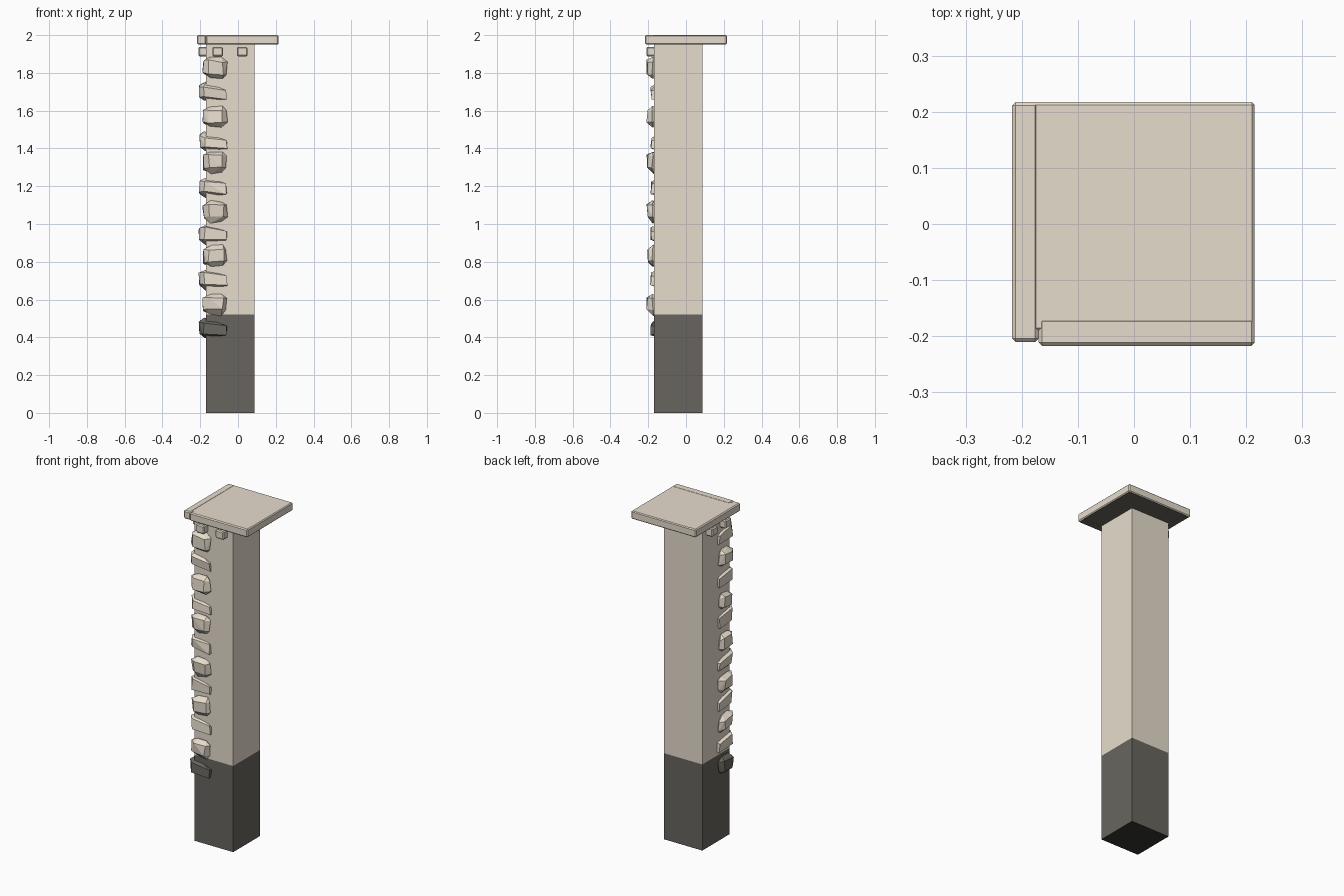
import bpy, bmesh, random
from mathutils import Vector

if "Cube" in bpy.data.objects:
    bpy.data.objects.remove(bpy.data.objects["Cube"])

random.seed(4)
SPLIT = 0.52  # height where the dark base ends


def material(name, rgb):
    m = bpy.data.materials.new(name)
    m.diffuse_color = (*rgb, 1)
    m.use_nodes = True
    m.node_tree.nodes["Principled BSDF"].inputs["Base Color"].default_value = m.diffuse_color
    return m


STONE = material("pale stone", (0.80, 0.72, 0.61))
DARK = material("dark base", (0.138, 0.131, 0.112))
BLACK = material("underside black", (0.036, 0.035, 0.033))


def finish(name, bm, rule):
    """Make an object; rule(face) gives 0 pale, 1 dark, 2 black."""
    bmesh.ops.recalc_face_normals(bm, faces=bm.faces)
    for f in bm.faces:
        f.material_index = rule(f)
    me = bpy.data.meshes.new(name)
    bm.to_mesh(me)
    bm.free()
    for m in (STONE, DARK, BLACK):
        me.materials.append(m)
    ob = bpy.data.objects.new(name, me)
    bpy.context.collection.objects.link(ob)
    return ob


def pale(f):
    return 0


def dark_below(f):
    return 1 if f.normal.z < -0.9 else 0


def shaft_rule(f):
    if f.normal.z < -0.9:
        return 2
    return 1 if f.calc_center_median().z < SPLIT else 0


def box(name, lo, hi, bevel=0.0, cut=None, rule=pale):
    bm = bmesh.new()
    bmesh.ops.create_cube(bm, size=1)
    for v in bm.verts:
        v.co = Vector([lo[i] if v.co[i] < 0 else hi[i] for i in range(3)])
    if bevel:
        bmesh.ops.bevel(bm, geom=bm.edges[:], offset=bevel, segments=1, affect='EDGES')
    if cut:
        bmesh.ops.bisect_plane(bm, geom=bm.verts[:] + bm.edges[:] + bm.faces[:],
                               plane_co=(0, 0, cut), plane_no=(0, 0, 1))
    return finish(name, bm, rule)


# Square shaft, dark at the bottom
box("shaft", (-0.17, -0.17, 0), (0.087, 0.087, 1.955), cut=SPLIT, rule=shaft_rule)

# Cap slab with two edging strips, dark underneath
box("cap_slab", (-0.19, -0.19, 1.951), (0.215, 0.217, 1.999), 0.005, rule=dark_below)
box("cap_left_strip", (-0.217, -0.21, 1.95), (-0.17, 0.217, 2.0), 0.006, rule=dark_below)
box("cap_front_strip", (-0.17, -0.217, 1.95), (0.215, -0.168, 2.0), 0.006, rule=dark_below)

# Small blocks under the cap, on the front and left faces
for i, c in enumerate((-0.108, 0.022)):
    box(f"front_block_{i}", (c - 0.028, -0.21, 1.888), (c + 0.028, -0.16, 1.938), 0.006)
    box(f"left_block_{i}", (-0.21, c - 0.028, 1.888), (-0.16, c + 0.028, 1.938), 0.006)


def corner_stone(name, z, half, bulge_front):
    """Rough stone wrapping the corner: a bulge on one face, a thin tail on the other."""
    h, s = half, half * 0.58
    pts = [(-0.205, v, k * s) for v in (-0.155, -0.08) for k in (-1, 1)]      # outer face
    pts += [(-0.178, v, k * s) for v in (-0.184, -0.06) for k in (-1, 1)]     # widest ring
    pts += [(-0.175, v, k * h) for v in (-0.145, -0.085) for k in (-1, 1)]
    pts += [(-0.06, v, k * s * 0.85) for v in (-0.185, -0.16) for k in (-1, 1)]  # tail
    tilt = random.uniform(-0.12, 0.08)
    bm = bmesh.new()
    for u, v, w in pts:
        u += random.uniform(-0.005, 0.005)
        v += random.uniform(-0.006, 0.006)
        w += random.uniform(-0.006, 0.006) - (u + 0.12) * 0.1 + tilt * (v + 0.12)
        bm.verts.new((v, u, z + w) if bulge_front else (u, v, z + w))
    bmesh.ops.convex_hull(bm, input=bm.verts[:])
    loose = [v for v in bm.verts if not v.link_faces]
    bmesh.ops.delete(bm, geom=loose, context='VERTS')
    bmesh.ops.dissolve_limit(bm, angle_limit=0.12, verts=bm.verts[:], edges=bm.edges[:])
    # each stone is a single colour
    finish(name, bm, lambda f: 1 if z < SPLIT else 0)


heights = (1.82, 1.693, 1.565, 1.43, 1.322, 1.187, 1.06, 0.94, 0.825, 0.697, 0.57, 0.445)
for i, z in enumerate(heights):
    front = i % 2 == 0
    corner_stone(f"corner_stone_{i}", z, 0.057 if front else 0.05, front)
